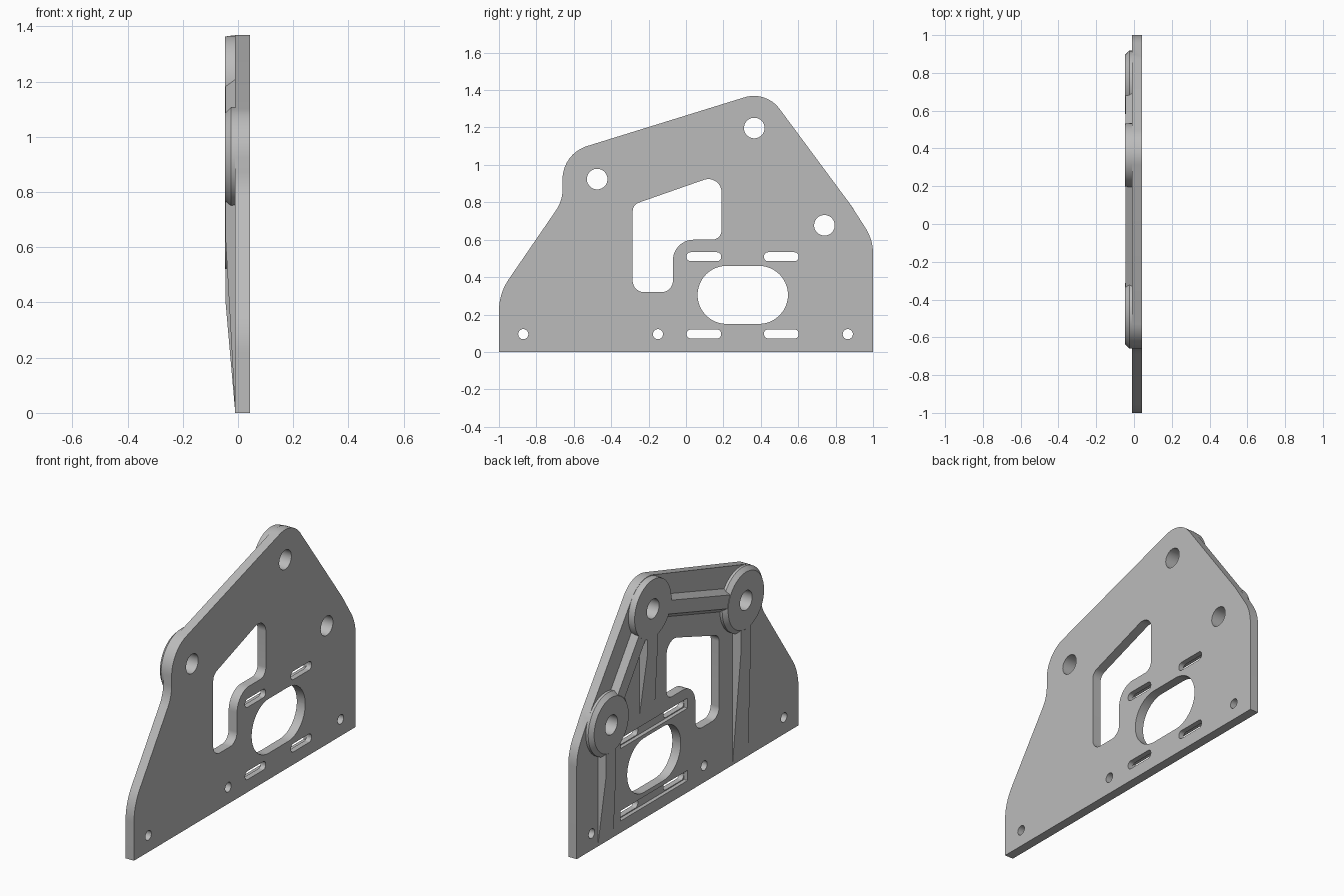
import bpy, bmesh, math
from mathutils import Vector

cube = bpy.data.objects.get("Cube")
if cube:
    bpy.data.objects.remove(cube, do_unlink=True)

BACK, FACE, TOP = 0.043, -0.01, -0.047   # plate faces and raised height along x
BASE = 0.01                              # raised parts are sunk into the plate

grey = bpy.data.materials.new("plain_grey")
grey.use_nodes = True
grey.diffuse_color = (0.5, 0.5, 0.5, 1)
grey.node_tree.nodes["Principled BSDF"].inputs["Base Color"].default_value = (0.5, 0.5, 0.5, 1)


def finish(name, bm):
    bmesh.ops.recalc_face_normals(bm, faces=bm.faces)
    mesh = bpy.data.meshes.new(name)
    bm.to_mesh(mesh)
    bm.free()
    mesh.materials.append(grey)
    obj = bpy.data.objects.new(name, mesh)
    bpy.context.collection.objects.link(obj)
    return obj


def rounded(corners, steps=10):
    """Fillet every (y, z, radius) corner of a polygon."""
    pts, n = [], len(corners)
    for i, (y, z, r) in enumerate(corners):
        p = Vector((y, z))
        if r == 0:
            pts.append(p)
            continue
        a = (Vector(corners[i - 1][:2]) - p).normalized()
        b = (Vector(corners[(i + 1) % n][:2]) - p).normalized()
        half = a.angle(b) / 2
        centre = p + (a + b).normalized() * (r / math.sin(half))
        start = p + a * (r / math.tan(half)) - centre
        end = p + b * (r / math.tan(half)) - centre
        for k in range(steps + 1):
            t = k / steps
            pts.append(centre + start.lerp(end, t).normalized() * r)
    return pts


def circle(y, z, r, n=64):
    return [Vector((y + r * math.cos(math.tau * i / n), z + r * math.sin(math.tau * i / n)))
            for i in range(n)]


def box(y0, y1, z0, z1, r):
    return rounded([(y0, z0, r), (y1, z0, r), (y1, z1, r), (y0, z1, r)])


def prism(name, pts, x0, x1):
    bm = bmesh.new()
    face = bm.faces.new([bm.verts.new((x0, p.x, p.y)) for p in pts])
    out = bmesh.ops.extrude_face_region(bm, geom=[face])
    moved = [v for v in out["geom"] if isinstance(v, bmesh.types.BMVert)]
    bmesh.ops.translate(bm, verts=moved, vec=(x1 - x0, 0, 0))
    return finish(name, bm)


def hull(name, points):
    bm = bmesh.new()
    for p in points:
        bm.verts.new(p)
    bmesh.ops.convex_hull(bm, input=bm.verts)
    bmesh.ops.dissolve_limit(bm, angle_limit=0.002, verts=bm.verts, edges=bm.edges)
    return finish(name, bm)


def boss(name, y, z, r, bevel):
    rings = [(BASE, r), (FACE - 0.015, r), (TOP, r - bevel)]
    return hull(name, [(x, p.x, p.y) for x, s in rings for p in circle(y, z, s)])


def rib(name, start, end, half, bevel=0.025, taper=None):
    """Bar with sloped sides; a tapered one sinks to the face at its end."""
    a, b = Vector(start), Vector(end)
    side = (b - a).normalized().orthogonal() * half
    inner = side * (1 - bevel / half)
    pts = []
    for s in (1, -1):
        for p in (a, b):
            for x in (BASE, FACE):
                pts.append((x, *(p + side * s)))
        pts.append((TOP + 0.002, *(a + inner * s)))
        far = a.lerp(b, taper) if taper is not None else b
        pts.append((TOP + 0.002, *(far + inner * s)))
    return hull(name, pts)


def boolean(target, tool, operation):
    mod = target.modifiers.new(operation.lower(), "BOOLEAN")
    mod.operation, mod.solver, mod.object = operation, "EXACT", tool
    bpy.context.view_layer.objects.active = target
    bpy.ops.object.modifier_apply(modifier=mod.name)
    bpy.data.objects.remove(tool, do_unlink=True)


# Main plate
plate = prism("mounting_plate", rounded([
    (-1, 0, 0), (1, 0, 0), (1, 0.60, 0.25), (0.88, 0.787, 0.3),
    (0.428, 1.397, 0.17), (-0.66, 1.06, 0.185), (-0.66, 0.808, 0.2),
    (-1, 0.3125, 0.3)]), FACE, BACK)

# Raised bosses and the ribs that join them
upper, front, rear = (0.365, 1.197), (-0.475, 0.924), (0.74, 0.677)
raised = [
    rib("top_rib", upper, front, 0.062),
    rib("rear_rib", upper, rear, 0.062),
    rib("upper_leg_rib", upper, (upper[0], 0.6), 0.07, taper=0.4),
    rib("front_leg_rib", front, (front[0], 0.001), 0.07, taper=0.32),
    rib("rear_leg_rib", rear, (rear[0], 0.001), 0.07, taper=0.41),
    boss("upper_boss", *upper, 0.169, 0.003),
    boss("front_boss", *front, 0.184, 0.022),
    boss("rear_boss", *rear, 0.178, 0.022),
]
for part in raised:
    boolean(plate, part, "UNION")

# Through holes, window, slots and shallow slot grooves
holes = [circle(*p, 0.055) for p in (upper, front, rear)]
holes += [circle(y, 0.095, 0.027) for y in (-0.87, -0.15, 0.865)]
holes.append(rounded([
    (-0.285, 0.32, 0.06), (-0.07, 0.32, 0.06), (-0.07, 0.60, 0.11),
    (0.19, 0.60, 0.05), (0.19, 0.953, 0.07), (-0.285, 0.787, 0.05)]))
holes.append(box(0.062, 0.545, 0.15, 0.46, 0.154))
for z in (0.072, 0.485):
    holes += [box(y, y + 0.185, z, z + 0.048, 0.022) for y in (0.003, 0.417)]
for pts in holes:
    boolean(plate, prism("hole_cutter", pts, -0.1, 0.1), "DIFFERENCE")
for z in (0.067, 0.48):
    boolean(plate, prism("groove_cutter", box(0, 0.605, z, z + 0.058, 0.004), -0.1, 0.012), "DIFFERENCE")

bpy.ops.object.select_all(action="DESELECT")
plate.select_set(True)
bpy.context.view_layer.objects.active = plate
bpy.ops.object.shade_smooth_by_angle(angle=math.radians(25))
